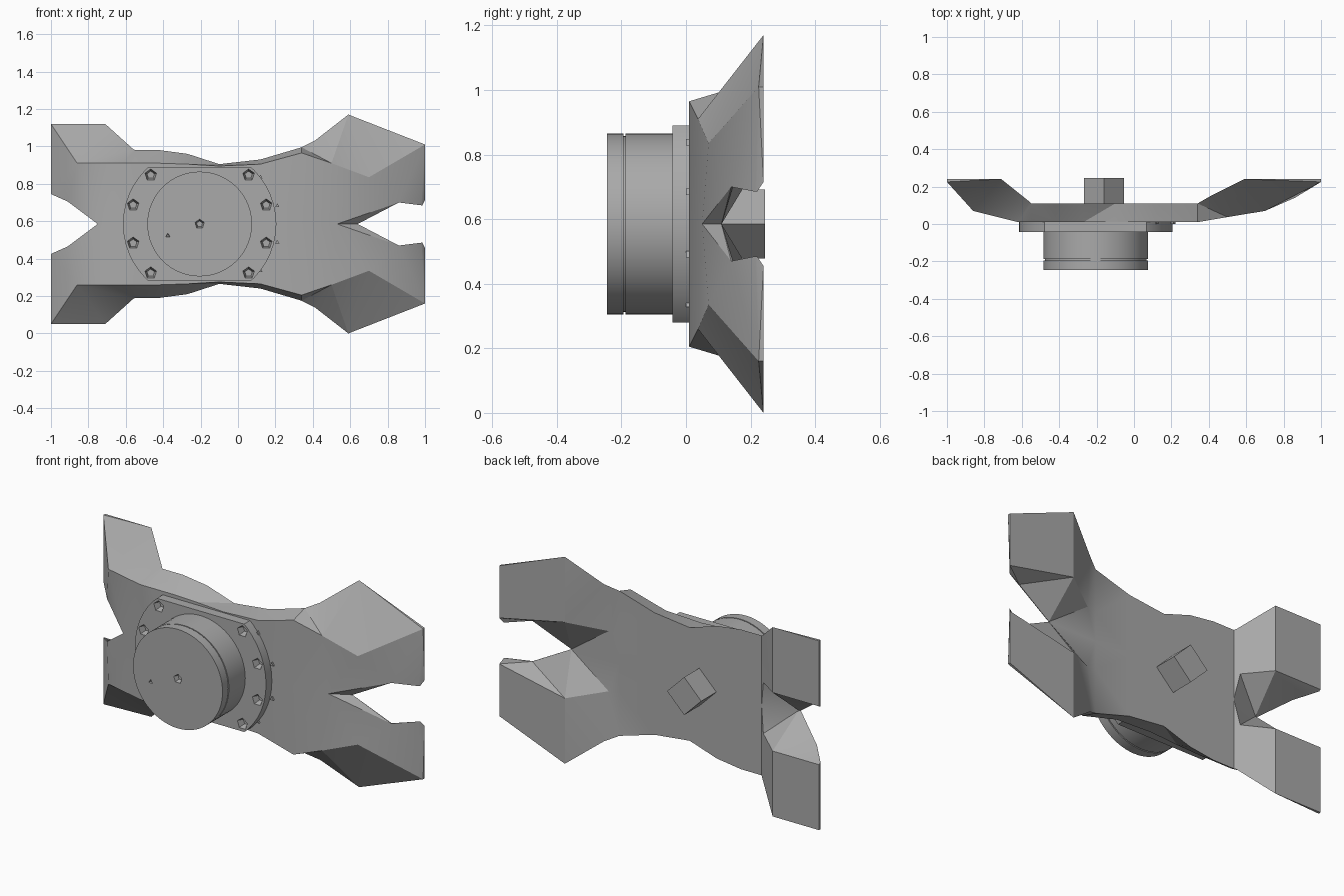
import bpy, bmesh, math
from mathutils import Matrix, Vector

cube = bpy.data.objects.get("Cube")
if cube:
    bpy.data.objects.remove(cube, do_unlink=True)

MID = 0.585          # height of the mirror plane
AXIS = -0.205        # x of the motor axis

grey = bpy.data.materials.new("plain grey")
grey.use_nodes = True
grey.diffuse_color = (0.4, 0.4, 0.4, 1)
grey.node_tree.nodes["Principled BSDF"].inputs["Base Color"].default_value = (0.4, 0.4, 0.4, 1)


def finish(name, bm, smooth=True):
    """Turn a bmesh into a named grey object standing at the mirror height."""
    bmesh.ops.recalc_face_normals(bm, faces=bm.faces)
    mesh = bpy.data.meshes.new(name)
    bm.to_mesh(mesh)
    bm.free()
    mesh.materials.append(grey)
    obj = bpy.data.objects.new(name, mesh)
    obj.location.z = MID
    bpy.context.collection.objects.link(obj)
    bpy.ops.object.select_all(action='DESELECT')
    obj.select_set(True)
    bpy.context.view_layer.objects.active = obj
    if smooth:
        bpy.ops.object.shade_smooth_by_angle(angle=math.radians(25))
    return obj


def add_rod(bm, x, h, front, back, radius, sides, tip=None):
    """Add a rod running along y between the front and back depths."""
    place = Matrix.Translation((x, (front + back) / 2, h)) @ Matrix.Rotation(math.pi / 2, 4, 'X')
    bmesh.ops.create_cone(bm, cap_ends=True, segments=sides, radius1=radius,
                          radius2=radius if tip is None else tip,
                          depth=back - front, matrix=place)


def plate(x, front_edge, back_edge):
    """Cross-section of the flat middle of the bracket."""
    return [(x, 0.01, 0), (x, 0.01, front_edge), (x, 0.11, back_edge),
            (x, 0.11, 0.16), (x, 0.11, 0)]


# Sections run: front inner, front outer, back outer, back inner, notch floor
square_arm = [
    [(-1, .225, .16), (-1, .225, .535), (-1, .24, .535), (-1, .24, .165), (-1, .23, .16)],
    [(-.91, .13, .12), (-.86, .07, .325), (-.71, .24, .535), (-.71, .24, .165), (-.9, .135, .12)],
    [(-.75, .045, 0), (-.62, .01, .325), (-.56, .12, .4), (-.575, .13, .145), (-.74, .05, 0)],
]
middle = [plate(-.55, .325, .395), plate(-.42, .325, .395), plate(-.27, .32, .375),
          plate(-.1, .31, .32), plate(.12, .32, .345), plate(.34, .38, .41)]
pointed_arm = [
    [(.53, .05, 0), (.5, .037, .325), (.41, .15, .445), (.4, .12, .17), (.64, .11, 0)],
    [(.86, .14, .115), (.7, .07, .25), (.59, .24, .585), (.59, .24, .215), (.86, .145, .115)],
    [(.98, .215, .1), (1, .225, .425), (1, .24, .425), (1, .24, .13), (.985, .22, .1)],
]

# Bracket: loft the upper half, leave the mirror plane open, then mirror
bm = bmesh.new()
rings = [[bm.verts.new(p) for p in section]
         for section in square_arm + middle + pointed_arm]
for ring, following in zip(rings, rings[1:]):
    for i in range(len(ring)):
        j = (i + 1) % len(ring)
        corners = [ring[i], ring[j], following[j], following[i]]
        if any(v.co.z > 0.001 for v in corners):
            bm.faces.new(corners)
bm.faces.new(rings[0])
bm.faces.new(rings[-1])
bmesh.ops.triangulate(bm, faces=bm.faces)
bmesh.ops.mirror(bm, geom=bm.verts[:] + bm.edges[:] + bm.faces[:],
                 axis='Z', merge_dist=0.0005)
finish("bracket", bm)

# Square post on the back
bm = bmesh.new()
add_rod(bm, -0.16, 0, 0.1, 0.245, 0.107, 4)
finish("rear_post", bm, smooth=False)

# Mounting flange: a disc with flat top and bottom
bm = bmesh.new()
add_rod(bm, AXIS, 0, -0.042, 0.012, 0.41, 48)
for side in (-1, 1):
    cut = bmesh.ops.bisect_plane(bm, geom=bm.verts[:] + bm.edges[:] + bm.faces[:],
                                 plane_co=Vector((0, 0, side * 0.305)),
                                 plane_no=Vector((0, 0, side)), clear_outer=True)
    rim = [e for e in cut["geom_cut"] if isinstance(e, bmesh.types.BMEdge)]
    bmesh.ops.contextual_create(bm, geom=rim)
flange = finish("mounting_flange", bm)

# Motor housing and cap, with a narrow seam between them
bm = bmesh.new()
add_rod(bm, AXIS, 0, -0.188, -0.04, 0.28, 64)
add_rod(bm, AXIS, 0, -0.197, -0.185, 0.272, 64)
finish("motor_housing", bm)
bm = bmesh.new()
add_rod(bm, AXIS, 0, -0.245, -0.194, 0.28, 64)
cap = finish("motor_cap", bm)


def drill(target, holes, front, back):
    """Cut small tapered sockets, each given as x, height, radius, sides."""
    bm = bmesh.new()
    for x, h, radius, sides in holes:
        add_rod(bm, x, h, front, back, radius * 0.6, sides, tip=radius)
    cutter = finish("socket_cutter", bm, smooth=False)
    cutter.hide_render = True
    bpy.context.view_layer.objects.active = target
    cut = target.modifiers.new("sockets", 'BOOLEAN')
    cut.operation = 'DIFFERENCE'
    cut.solver = 'EXACT'
    cut.object = cutter
    bpy.ops.object.modifier_apply(modifier=cut.name)
    bpy.data.objects.remove(cutter, do_unlink=True)


# Bolt sockets around the flange, and two sockets in the cap
bolts = []
for degrees in (16, 45, 135, 164, 196, 225, 315, 344):
    a = math.radians(degrees)
    bolts.append((AXIS + 0.37 * math.cos(a), 0.37 * math.sin(a), 0.035, 5))
drill(flange, bolts, -0.05, -0.005)
drill(cap, [(AXIS, 0, 0.028, 5), (-0.375, -0.062, 0.014, 3)], -0.25, -0.22)

# Tiny locating pins beside the flange
bm = bmesh.new()
for x, h in ((0.21, 0.097), (0.12, 0.25)):
    for side in (-1, 1):
        add_rod(bm, x, h * side, 0.0, 0.02, 0.013, 3)
finish("locating_pins", bm, smooth=False)
